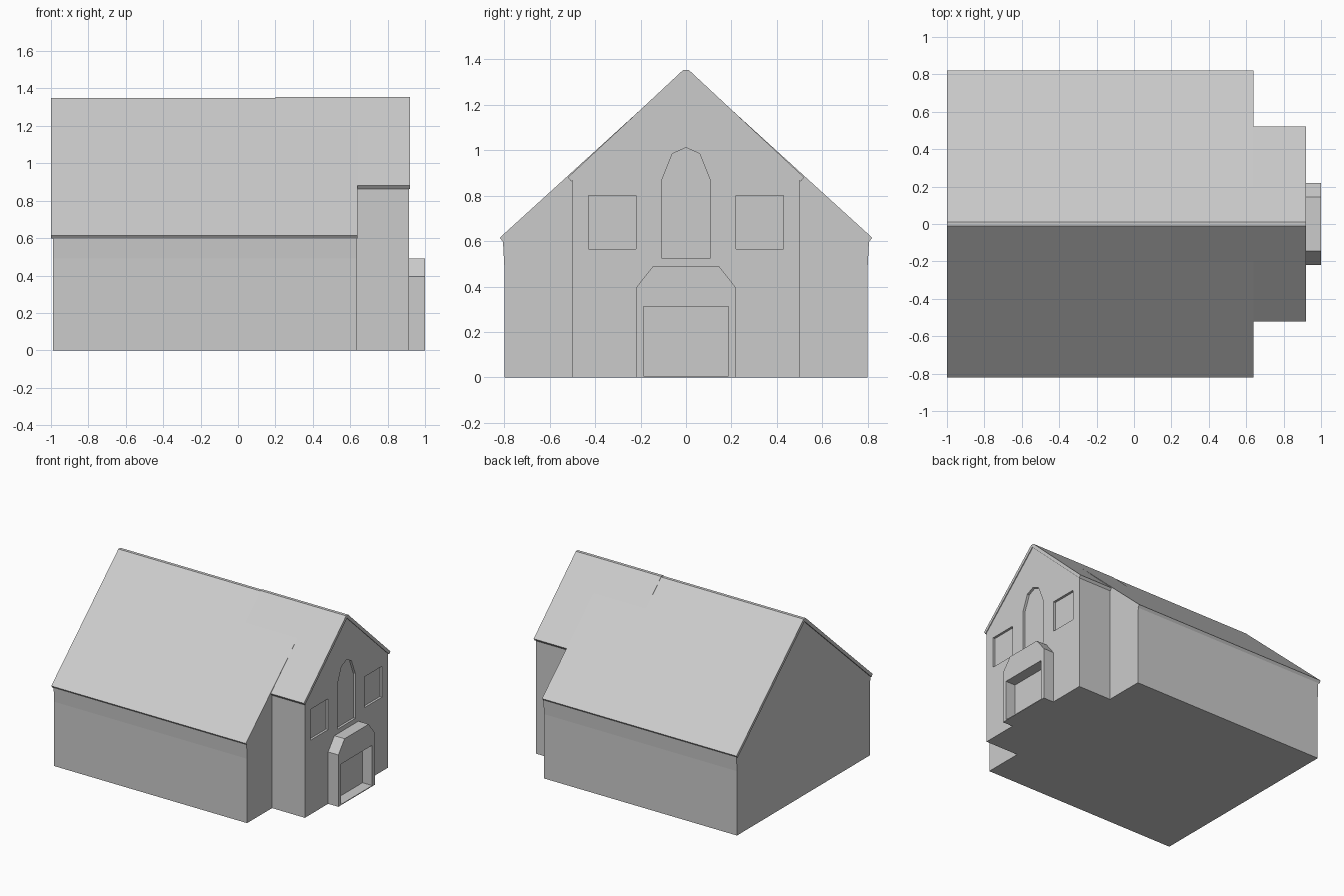
import bpy, bmesh

if "Cube" in bpy.data.objects:
    bpy.data.objects.remove(bpy.data.objects["Cube"])


def prism(name, half, x0, x1):
    """Extrude a y-z profile along x. The half profile is mirrored to -y."""
    pts = half + [(-y, z) for y, z in reversed(half) if y > 1e-6]
    return extrude(name, pts, x0, x1)


def extrude(name, pts, x0, x1):
    bm = bmesh.new()
    face = bm.faces.new([bm.verts.new((x0, y, z)) for y, z in pts])
    res = bmesh.ops.extrude_face_region(bm, geom=[face])
    moved = [g for g in res["geom"] if isinstance(g, bmesh.types.BMVert)]
    bmesh.ops.translate(bm, verts=moved, vec=(x1 - x0, 0, 0))
    bmesh.ops.recalc_face_normals(bm, faces=bm.faces[:])
    mesh = bpy.data.meshes.new(name)
    bm.to_mesh(mesh)
    bm.free()
    ob = bpy.data.objects.new(name, mesh)
    bpy.context.collection.objects.link(ob)
    return ob


def carve(target, cutter):
    """Cut a recess, then discard the cutter."""
    cutter.hide_render = True
    mod = target.modifiers.new("recess", "BOOLEAN")
    mod.operation = "DIFFERENCE"
    mod.solver = "EXACT"
    mod.object = cutter
    bpy.context.view_layer.objects.active = target
    bpy.ops.object.modifier_apply(modifier=mod.name)
    bpy.data.objects.remove(cutter, do_unlink=True)


def roof(name, eave_y, eave_z, ridge_z, x0, x1):
    """Thin gable roof shell with a narrow flattened ridge and bevelled eaves."""
    half = [(0.012, ridge_z), (eave_y, eave_z), (eave_y - 0.014, eave_z - 0.018),
            (0, ridge_z - 0.022)]
    inner = [(-y, z) for y, z in reversed(half[:3])]
    return extrude(name, half + inner, x0, x1)


# Main hall walls, flaring slightly under the eaves
prism("hall_walls", [(0.80, 0), (0.80, 0.49), (0.806, 0.602), (0, 1.332)], -0.99, 0.637)
roof("hall_roof", 0.82, 0.615, 1.35, -1.0, 0.64)

# Narrower front wing, with its roof running back into the hall roof
wing = prism("wing_walls", [(0.50, 0), (0.50, 0.878), (0, 1.332)], 0.55, 0.914)
roof("wing_roof", 0.52, 0.881, 1.354, 0.20, 0.92)

# Recessed windows: a square pair and a tall arched one
for s in (-1, 1):
    pts = [(s * 0.22, 0.565), (s * 0.43, 0.565), (s * 0.43, 0.80), (s * 0.22, 0.80)]
    carve(wing, extrude("window_cutter", pts, 0.896, 1.0))
arch = [(0.108, 0.525), (0.108, 0.865), (0.06, 0.985), (0, 1.012)]
carve(wing, prism("arch_cutter", arch, 0.896, 1.0))

# Porch with clipped corners and a recessed doorway
porch = prism("porch", [(0.22, 0), (0.22, 0.395), (0.145, 0.49)], 0.90, 1.0)
carve(porch, prism("door_cutter", [(0.188, 0.006), (0.188, 0.313)], 0.918, 1.1))
